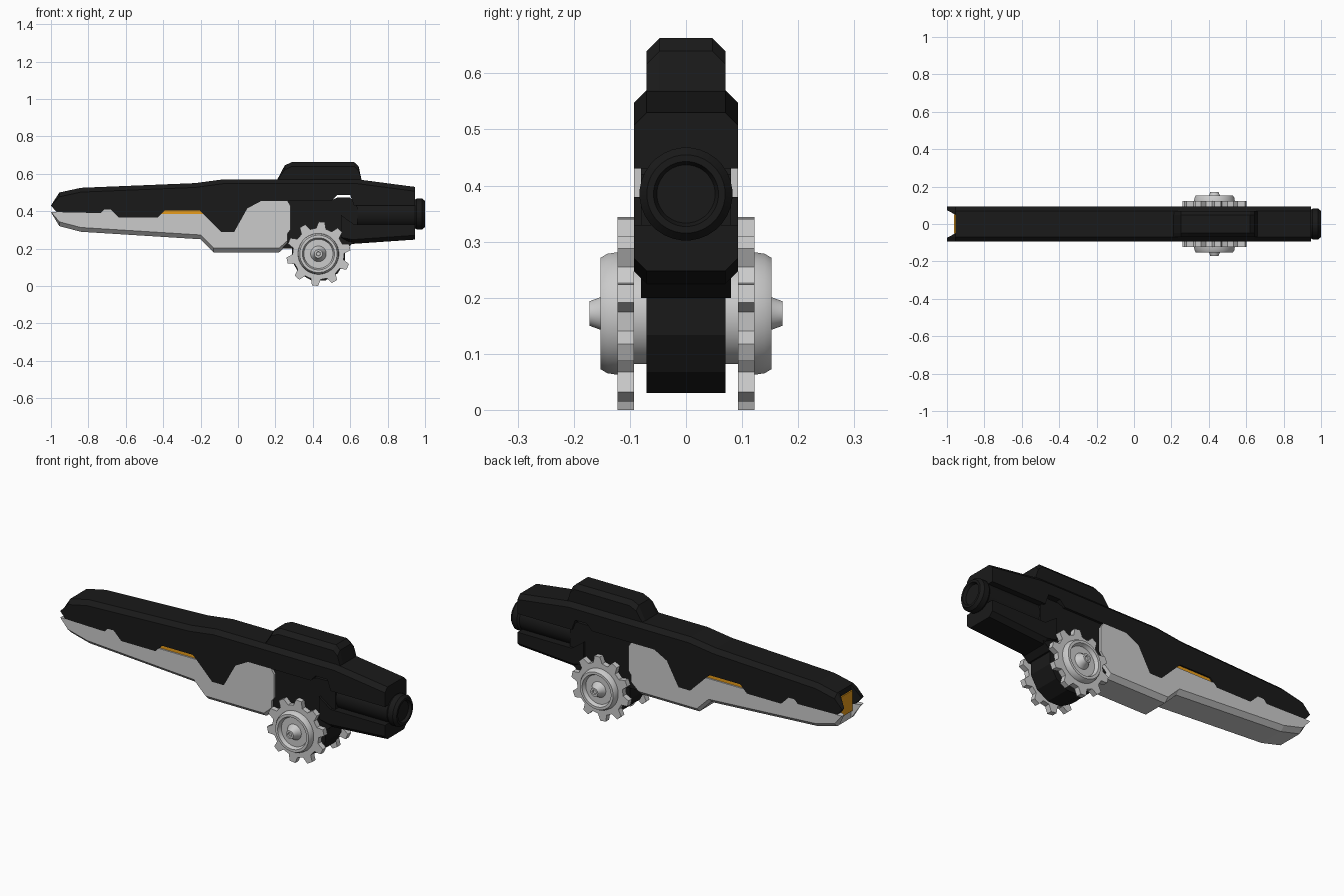
import bpy, bmesh, math

if "Cube" in bpy.data.objects:
    bpy.data.objects.remove(bpy.data.objects["Cube"])


def material(name, rgb):
    m = bpy.data.materials.new(name)
    m.diffuse_color = (*rgb, 1)
    m.use_nodes = True
    m.node_tree.nodes["Principled BSDF"].inputs["Base Color"].default_value = m.diffuse_color
    return m


BLACK = material("black", (0.01, 0.01, 0.01))
ORANGE = material("orange", (0.8, 0.33, 0.01))


def finish(bm, name, mat=None, smooth=False):
    bmesh.ops.remove_doubles(bm, verts=bm.verts, dist=1e-5)
    bmesh.ops.recalc_face_normals(bm, faces=bm.faces)
    me = bpy.data.meshes.new(name)
    bm.to_mesh(me)
    bm.free()
    ob = bpy.data.objects.new(name, me)
    bpy.context.collection.objects.link(ob)
    if mat:
        me.materials.append(mat)
    if smooth:
        bpy.context.view_layer.objects.active = ob
        ob.select_set(True)
        bpy.ops.object.shade_smooth_by_angle(angle=math.radians(30))
        ob.select_set(False)
    return ob


def prism(name, pts, y0, y1, mat=None, top=(), bottom=(), c=0.023):
    """Extrude an xz profile along y; points listed in top/bottom get a chamfer."""
    bm = bmesh.new()
    inner = []
    for i, (x, z) in enumerate(pts):
        inner.append((x, z - c if i in top else z + c if i in bottom else z))
    if top or bottom:
        sections = [(y0, inner), (y0 + c, pts), (y1 - c, pts), (y1, inner)]
    else:
        sections = [(y0, pts), (y1, pts)]
    rings = [[bm.verts.new((x, y, z)) for x, z in p] for y, p in sections]
    n = len(pts)
    for a, b in zip(rings, rings[1:]):
        for i in range(n):
            j = (i + 1) % n
            bm.faces.new((a[i], a[j], b[j], b[i]))
    bm.faces.new(rings[0])
    bm.faces.new(rings[-1])
    return finish(bm, name, mat)


def lathe(name, prof, centre, axis, mat=None, seg=32, smooth=True):
    """Revolve (distance along axis, radius) pairs; the ends are capped."""
    bm = bmesh.new()
    rings = []
    for a, r in prof:
        ring = []
        for k in range(seg):
            t = 2 * math.pi * (k + 0.5) / seg
            u, w = r * math.cos(t), r * math.sin(t)
            p = (a, u, w) if axis == "X" else (u, a, w)
            ring.append(bm.verts.new([p[i] + centre[i] for i in range(3)]))
        rings.append(ring)
    for a, b in zip(rings, rings[1:]):
        for k in range(seg):
            j = (k + 1) % seg
            bm.faces.new((a[k], a[j], b[j], b[k]))
    bm.faces.new(rings[0])
    bm.faces.new(rings[-1])
    return finish(bm, name, mat, smooth)


W = 0.093
# edge shared by the upper and lower shells, either side of the glowing slot
rear_edge = [(.125, .455), (.05, .415), (-.02, .29), (-.09, .29), (-.185, .385)]
front_edge = [(-.43, .365), (-.635, .365), (-.68, .41), (-.715, .41), (-.735, .39),
              (-.97, .395)]

# upper shell, running the full length
upper = [(-1, .43), (-.955, .5), (-.84, .525), (-.23, .55), (-.08, .57), (.64, .57),
         (.945, .53), (.945, .43), (.62, .43), (.6, .487), (.53, .487), (.5, .455)]
upper += rear_edge + [(-.205, .405), (-.39, .405)] + front_edge
upper_shell = prism("upper_shell", upper, -W, W, BLACK, top=range(1, 7))

# lower front shell
lower = [(-1, .395), (-.955, .32), (-.84, .29), (-.2, .25), (-.13, .18), (.22, .18),
         (.265, .22), (.265, .28), (.28, .3), (.28, .43), (.265, .455)]
lower += rear_edge + [(-.41, .385)] + front_edge
lower_shell = prism("lower_shell", lower, -W, W, None, bottom=range(1, 7))

# tapered notch between the two cheeks of the nose
bm = bmesh.new()
plan = [(-1.05, -.10), (-.955, -.05), (-.955, .05), (-1.05, .10)]
base = bm.faces.new([bm.verts.new((x, y, .1)) for x, y in plan])
ext = bmesh.ops.extrude_face_region(bm, geom=[base])
for v in ext["geom"]:
    if isinstance(v, bmesh.types.BMVert):
        v.co.z = .8
cutter = finish(bm, "nose_cutter")
cutter.hide_render = True
for ob in (upper_shell, lower_shell):
    mod = ob.modifiers.new("notch", "BOOLEAN")
    mod.operation = "DIFFERENCE"
    mod.solver = "EXACT"
    mod.object = cutter
    bpy.context.view_layer.objects.active = ob
    bpy.ops.object.modifier_apply(modifier=mod.name)
bpy.data.objects.remove(cutter)

# orange nose core and side slot core
prism("nose_core", [(-.962, .36), (-.962, .47), (-.9, .47), (-.9, .36)], -.05, .05, ORANGE)
prism("slot_core", [(-.42, .36), (-.42, .43), (-.18, .43), (-.18, .36)], -.085, .085, ORANGE)

# raised cover on top
prism("top_cover", [(.2, .55), (.25, .645), (.29, .663), (.62, .663), (.645, .64),
                    (.66, .57), (.66, .53), (.2, .53)],
      -.07, .07, BLACK, top=range(1, 5))

# middle frame, rear lower block and rear barrel
prism("middle_frame", [(.24, .2), (.24, .46), (.5, .46), (.53, .472), (.6, .472),
                       (.64, .42), (.64, .25), (.58, .2)], -.08, .08, BLACK)
prism("rear_lower_block", [(.55, .26), (.61, .225), (.945, .248), (.945, .33), (.62, .33),
                           (.55, .38)], -W, W, BLACK, bottom=(1, 2))
lathe("rear_barrel", [(.5, .076), (.945, .076), (.955, .083), (.985, .083), (1, .07),
                      (1, .058), (.985, .052)], (0, 0, .385), "X", BLACK)

# drum between the wheels
CX, CZ = .43, .172
lathe("wheel_drum", [(-.07, .147), (.07, .147)], (CX, 0, CZ), "Y", BLACK, 12, False)

# toothed wheels with dished hubs on both sides
gear = []
for k in range(10):
    for da, r in ((-11, .138), (-5.5, .172), (5.5, .172), (11, .138)):
        t = math.radians(84 + 36 * k + da)
        gear.append((CX + r * math.cos(t), CZ + r * math.sin(t)))
for s, side in ((-1, "front"), (1, "back")):
    prism(side + "_sprocket", gear, *sorted((s * W, s * .122)))
    hub = [(.06, .09), (.1, .09), (.12, .11), (.14, .107), (.152, .1), (.152, .086),
           (.132, .078), (.132, .042), (.15, .03), (.172, .022), (.172, .012), (.165, .01)]
    lathe(side + "_hub", [(s * a, r) for a, r in hub], (CX, 0, CZ), "Y")
